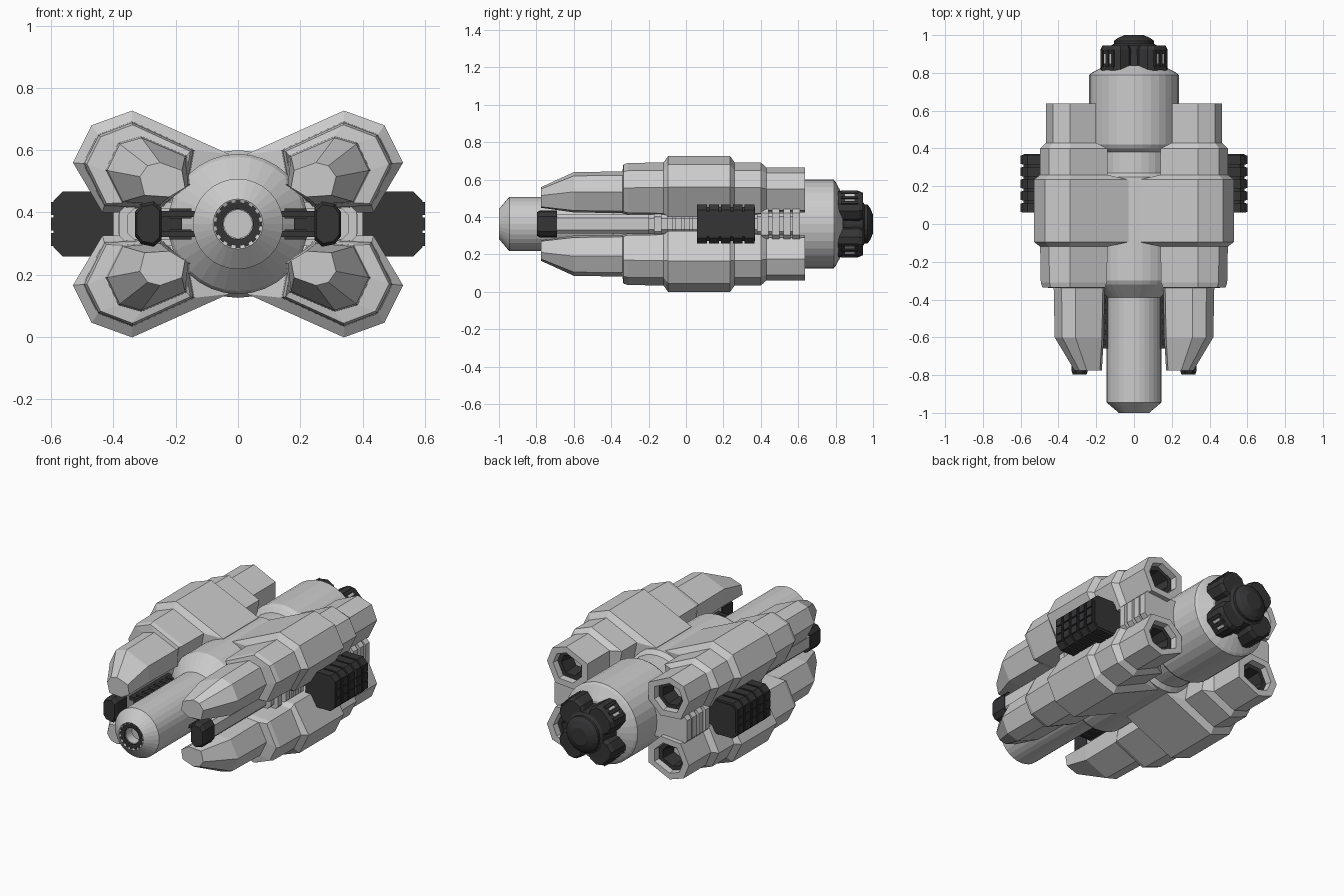
import bpy, bmesh, math
from mathutils import Matrix

if "Cube" in bpy.data.objects:
    bpy.data.objects.remove(bpy.data.objects["Cube"])

ZC = 0.363  # height of the long axis
dark = bpy.data.materials.new("dark_metal")
dark.diffuse_color = (0.035, 0.035, 0.037, 1)
dark.use_nodes = True
dark.node_tree.nodes["Principled BSDF"].inputs["Base Color"].default_value = dark.diffuse_color


def finish(name, bm, mat=None, mirror=""):
    bmesh.ops.recalc_face_normals(bm, faces=bm.faces[:])
    me = bpy.data.meshes.new(name)
    bm.to_mesh(me)
    bm.free()
    ob = bpy.data.objects.new(name, me)
    ob.location.z = ZC
    bpy.context.collection.objects.link(ob)
    if mat:
        me.materials.append(mat)
    if mirror:
        m = ob.modifiers.new("mirror", 'MIRROR')
        m.use_axis = ("X" in mirror, False, "Z" in mirror)
        m.use_mirror_merge = False
    return ob


def add_loft(bm, sections, close=False):
    """sections: list of (y, [(x, z above axis)...]) with equal counts"""
    rings = [[bm.verts.new((x, y, z)) for x, z in pts] for y, pts in sections]
    n = len(rings[0])
    pairs = list(zip(rings, rings[1:]))
    if close:
        pairs.append((rings[-1], rings[0]))
    for a, b in pairs:
        for i in range(n):
            bm.faces.new((a[i], a[(i + 1) % n], b[(i + 1) % n], b[i]))
    if not close:
        bm.faces.new(rings[0])
        bm.faces.new(rings[-1])


def circle(r, n=32):
    return [(r * math.cos(math.tau * i / n), r * math.sin(math.tau * i / n)) for i in range(n)]


def lathe(name, profile, mat=None, n=32, close=False):
    bm = bmesh.new()
    add_loft(bm, [(y, circle(r, n)) for r, y in profile], close)
    return finish(name, bm, mat)


def add_box(bm, x0, x1, y0, y1, z0, z1, rot=None):
    m = Matrix.Translation(((x0 + x1) / 2, (y0 + y1) / 2, (z0 + z1) / 2))
    m = m @ Matrix.Diagonal((x1 - x0, y1 - y0, z1 - z0, 1))
    bmesh.ops.create_cube(bm, size=1, matrix=rot @ m if rot else m)


def chamfered(x0, x1, h, c):
    """side block outline, cut on its outer corners"""
    return [(x0, -h), (x1 - c, -h), (x1, c - h), (x1, h - c), (x1 - c, h), (x0, h)]


def rel(pts):
    return [(x, z - ZC) for x, z in pts]


def inset(pts, f):
    cx = sum(p[0] for p in pts) / len(pts)
    cz = sum(p[1] for p in pts) / len(pts)
    return [(cx + (x - cx) * f, cz + (z - cz) * f) for x, z in pts]


# central hull with barrel and recessed bore
lathe("hull", [(.045, -.93), (.045, -.985), (.08, -1), (.145, -.945), (.145, -.39), (.215, -.32),
               (.225, -.30), (.225, .25), (.20, .27), (.20, .38), (.225, .40), (.237, .42),
               (.237, .79), (.225, .80), (.15, .84)])

# toothed muzzle ring
lathe("muzzle_ring", [(.048, -.94), (.048, -.996), (.07, -.998), (.07, -.94)], dark, close=True)
bm = bmesh.new()
for i in range(16):
    add_box(bm, .064, .077, -.9995, -.95, -.008, .008, Matrix.Rotation(math.tau * i / 16, 4, 'Y'))
finish("muzzle_teeth", bm, dark)

# four faceted pods
tip = rel([(.18, .535), (.25, .56), (.29, .55), (.315, .515), (.30, .455), (.22, .45), (.17, .48)])
small = rel([(.17, .58), (.31, .64), (.38, .62), (.42, .535), (.37, .435), (.25, .425), (.16, .49)])
mid = rel([(.14, .60), (.34, .692), (.45, .65), (.497, .557), (.43, .42), (.25, .41), (.16, .49)])
large = rel([(.03, .588), (.34, .727), (.47, .68), (.53, .56), (.435, .40), (.25, .40), (.03, .45)])
rear = rel([(.20, .60), (.34, .665), (.43, .635), (.465, .55), (.41, .435), (.28, .425), (.20, .50)])
bm = bmesh.new()
add_loft(bm, [(-.775, tip), (-.60, small), (-.34, inset(small, 1.04)), (-.335, inset(mid, .93)),
              (-.31, inset(mid, .98)), (-.12, mid), (-.095, large), (.235, large), (.26, mid),
              (.40, mid), (.43, rear), (.637, rear), (.637, inset(rear, .70)), (.50, inset(rear, .62))])
finish("pods", bm, mirror="XZ")

# dark nozzle rings inside the open pod ends
bm = bmesh.new()
add_loft(bm, [(.51, inset(rear, .64)), (.60, inset(rear, .67)), (.60, inset(rear, .48)),
              (.51, inset(rear, .40))], close=True)
finish("pod_nozzles", bm, dark, "XZ")

# side spines: bar, collar and ribs between the pods
bm = bmesh.new()
add_loft(bm, [(y, chamfered(.25, .325, .052, .02)) for y in (-.69, -.16)])
add_loft(bm, [(y, chamfered(.2, .38, .07, .03)) for y in (-.17, -.13)])
add_loft(bm, [(y, chamfered(.2, .355, .05, .02)) for y in (-.2, .40)])
add_loft(bm, [(y, chamfered(.2, .40, .06, .02)) for y in (.38, .60)])
for y in (-.10, -.055, -.01, .035):
    add_loft(bm, [(v, chamfered(.2, .385, .045, .015)) for v in (y, y + .03)])
for y in (.40, .46, .52, .57):
    add_loft(bm, [(v, chamfered(.22, .435, .085, .025)) for v in (y, y + .04)])
finish("side_spines", bm, mirror="X")

# dark tips at the front of the spines
bm = bmesh.new()
tip_out = [(.245, -.05), (.27, -.073), (.31, -.065), (.33, -.04), (.33, .04), (.31, .065), (.27, .073), (.245, .05)]
add_loft(bm, [(-.797, inset(tip_out, .85)), (-.78, tip_out), (-.69, tip_out)])
finish("spine_tips", bm, dark, "X")

# dark rails joining spines to the barrel
bm = bmesh.new()
add_box(bm, .12, .27, -.66, -.30, .022, .042)
add_box(bm, .18, .26, -.62, -.30, -.022, .022)
for i in range(6):
    add_box(bm, .15, .22, -.64 + i * .055, -.615 + i * .055, .018, .05)
finish("spine_rails", bm, dark, "XZ")

# ridged dark side boxes
bm = bmesh.new()
add_loft(bm, [(y, chamfered(.40, .585, .092, .025)) for y in (.065, .37)])
for i in range(5):
    y = .06 + i * .0635
    add_loft(bm, [(v, chamfered(.40, .593, .104, .03)) for v in (y, y + .052)])
    for z in (-.05, 0, .05):
        add_box(bm, .58, .6, y + .004, y + .048, z - .021, z + .021)
finish("side_boxes", bm, dark, "X")

# engine hub with domed end
lathe("engine_hub", [(.15, .80), (.13, .85), (.12, .945), (.105, .955), (.105, .97), (.085, .985),
                     (.05, 1.0)], dark, 24)

# four engine lobes, each with two slots between raised bars
bm = bmesh.new()
light = bmesh.new()
outline = [(.05, -.05), (.125, -.088), (.175, -.075), (.197, -.045),
           (.197, .045), (.175, .075), (.125, .088), (.05, .05)]
for k in range(4):
    rot = Matrix.Rotation(math.radians(45 + 90 * k), 4, 'Y')
    start = len(bm.verts)
    add_loft(bm, [(.81, outline), (.925, outline), (.945, inset(outline, .88))])
    bm.verts.ensure_lookup_table()
    bmesh.ops.transform(bm, matrix=rot, verts=bm.verts[start:])
    for z in (-.04, 0, .04):
        add_box(bm, .18, .204, .83, .92, z - .008, z + .008, rot)
    for z in (-.02, .02):
        add_box(light, .18, .199, .85, .90, z - .006, z + .006, rot)
finish("engine_lobes", bm, dark)
finish("engine_slots", light)
